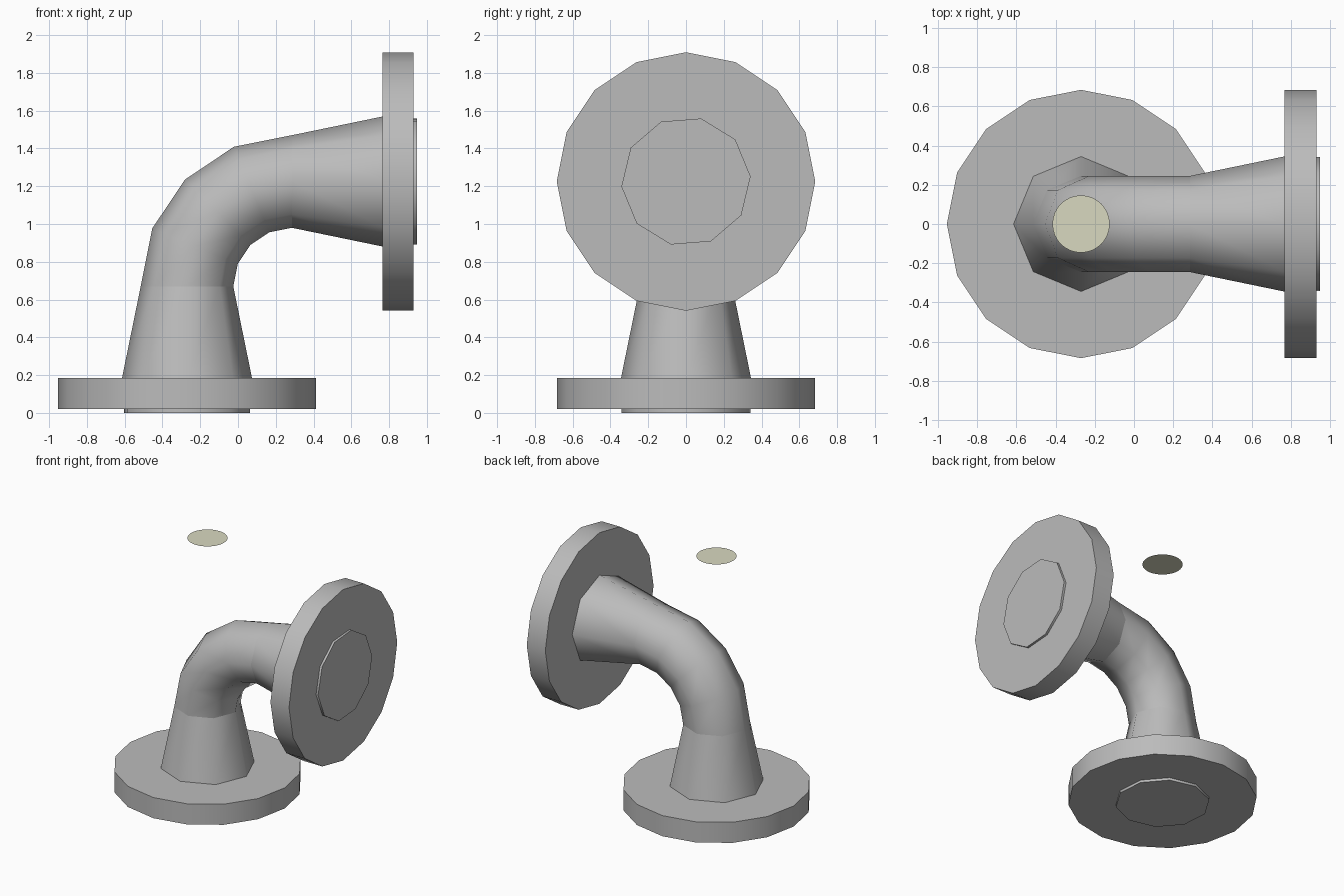
import bpy, bmesh, math
from mathutils import Matrix, Vector

cube = bpy.data.objects.get("Cube")
if cube:
    bpy.data.objects.remove(cube, do_unlink=True)


def make_material(name, rgb):
    mat = bpy.data.materials.new(name)
    mat.use_nodes = True
    mat.diffuse_color = (*rgb, 1)
    mat.node_tree.nodes["Principled BSDF"].inputs["Base Color"].default_value = (*rgb, 1)
    return mat


GREY = make_material("pipe grey", (0.5, 0.5, 0.5))
CREAM = make_material("pale cream", (0.69, 0.69, 0.53))

BASE_X = -0.27      # axis of the upright leg
ARM_Z = 1.225       # axis of the sideways leg
BEND_X, BEND_Z = 0.285, 0.67
BEND_R = BEND_X - BASE_X
PIPE_R, FOOT_R, FLANGE_R = 0.245, 0.345, 0.684


def loft(name, rings, sides, mat, phase=0.0, capped=True):
    """Rings are (x, z, tilt, radius); tilt turns the ring from upright towards +x."""
    bm = bmesh.new()
    loops = []
    for x, z, tilt, radius in rings:
        place = Matrix.Translation((x, 0, z)) @ Matrix.Rotation(tilt, 4, 'Y')
        loops.append([bm.verts.new(place @ Vector((radius * math.cos(a), radius * math.sin(a), 0)))
                      for a in (phase + math.tau * i / sides for i in range(sides))])
    for low, high in zip(loops, loops[1:]):
        for i in range(sides):
            j = (i + 1) % sides
            bm.faces.new((low[i], low[j], high[j], high[i]))
    if capped:
        bm.faces.new(loops[-1])
        if len(loops) > 1:
            bm.faces.new(loops[0][::-1])
    mesh = bpy.data.meshes.new(name)
    bm.to_mesh(mesh)
    bm.free()
    mesh.materials.append(mat)
    obj = bpy.data.objects.new(name, mesh)
    bpy.context.collection.objects.link(obj)
    bpy.ops.object.select_all(action='DESELECT')
    obj.select_set(True)
    bpy.context.view_layer.objects.active = obj
    bpy.ops.object.shade_smooth_by_angle(angle=math.radians(50))
    return obj


def upright(z, radius):
    return (BASE_X, z, 0, radius)


def sideways(x, radius):
    return (x, ARM_Z, math.pi / 2, radius)


# Flanges
loft("base_flange", [upright(0.02, FLANGE_R), upright(0.185, FLANGE_R)], 16, GREY)
loft("side_flange", [sideways(0.766, FLANGE_R), sideways(0.93, FLANGE_R)], 16, GREY)

# Raised end faces, ten-sided and slightly turned
turn = math.radians(94.5)
loft("base_end_face", [upright(0, 0.343), upright(0.03, 0.343)], 10, GREY, turn)
loft("side_end_face", [sideways(0.92, 0.343), sideways(0.948, 0.343)], 10, GREY, turn)

# Tapered legs
loft("base_taper", [upright(0.18, FOOT_R), upright(BEND_Z, PIPE_R)], 8, GREY, capped=False)
loft("side_taper", [sideways(BEND_X, PIPE_R), sideways(0.77, FOOT_R)], 8, GREY, capped=False)

# Quarter bend
bend = []
for step in range(5):
    a = math.pi / 2 * step / 4
    bend.append((BEND_X - BEND_R * math.cos(a), BEND_Z + BEND_R * math.sin(a), a, PIPE_R))
loft("elbow", bend, 8, GREY, capped=False)

# Floating disc above the upright leg
loft("floating_disc", [upright(2.0, 0.146)], 32, CREAM)
